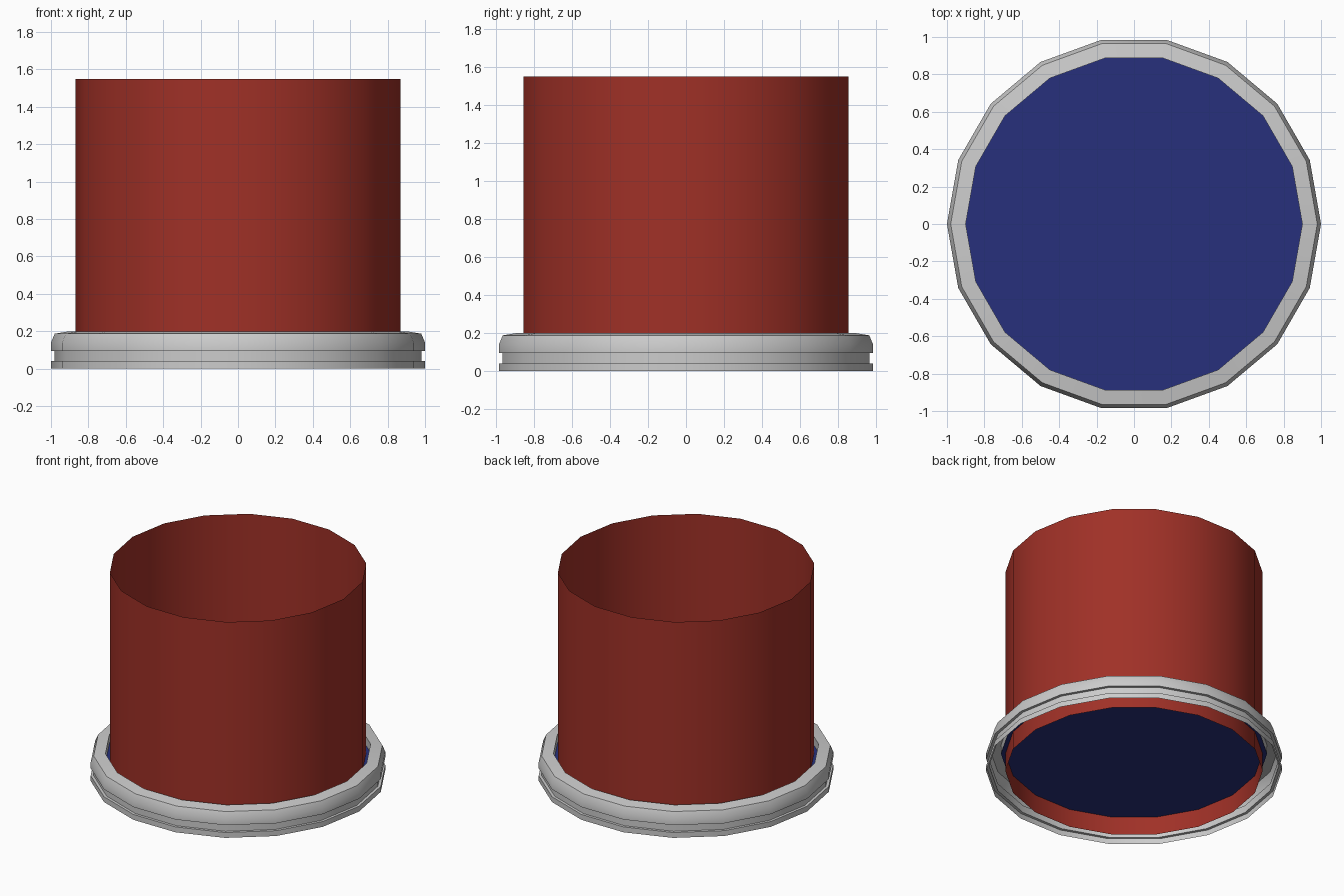
import bpy, bmesh
from math import cos, sin, pi, radians

if "Cube" in bpy.data.objects:
    bpy.data.objects.remove(bpy.data.objects["Cube"])

SIDES = 18


def material(name, color):
    m = bpy.data.materials.new(name)
    m.diffuse_color = color
    m.use_nodes = True
    m.node_tree.nodes["Principled BSDF"].inputs["Base Color"].default_value = m.diffuse_color
    return m


def lathe(name, profile, mat=None, fill=False):
    """Spin an open (radius, z) profile into a shell; fill caps the first ring."""
    bm = bmesh.new()
    rings = [[bm.verts.new((r * cos(2 * pi * i / SIDES), r * sin(2 * pi * i / SIDES), z))
              for i in range(SIDES)] for r, z in profile]
    for a, b in zip(rings, rings[1:]):
        for i in range(SIDES):
            j = (i + 1) % SIDES
            bm.faces.new((a[i], a[j], b[j], b[i]))
    if fill:
        bm.faces.new(rings[0])
    mesh = bpy.data.meshes.new(name)
    bm.to_mesh(mesh)
    bm.free()
    ob = bpy.data.objects.new(name, mesh)
    bpy.context.collection.objects.link(ob)
    if mat:
        mesh.materials.append(mat)
    bpy.ops.object.select_all(action='DESELECT')
    ob.select_set(True)
    bpy.context.view_layer.objects.active = ob
    bpy.ops.object.shade_smooth_by_angle(angle=radians(30))
    return ob


# Grooved base ring, open underneath, with a recessed inner wall
lathe("base_ring", [(1.0, 0), (1.0, 0.04), (0.98, 0.04), (0.98, 0.095), (1.0, 0.095),
                    (1.0, 0.14), (0.98, 0.187), (0.9, 0.2), (0.9, 0.135)])

# Recessed floor disk
lathe("floor_disk", [(0.9, 0.135)], material("blue", (0.02, 0.03, 0.2, 1)), fill=True)

# Thin open tube
lathe("tube_wall", [(0.87, 0), (0.87, 1.55)], material("red", (0.35, 0.03, 0.02, 1)))
